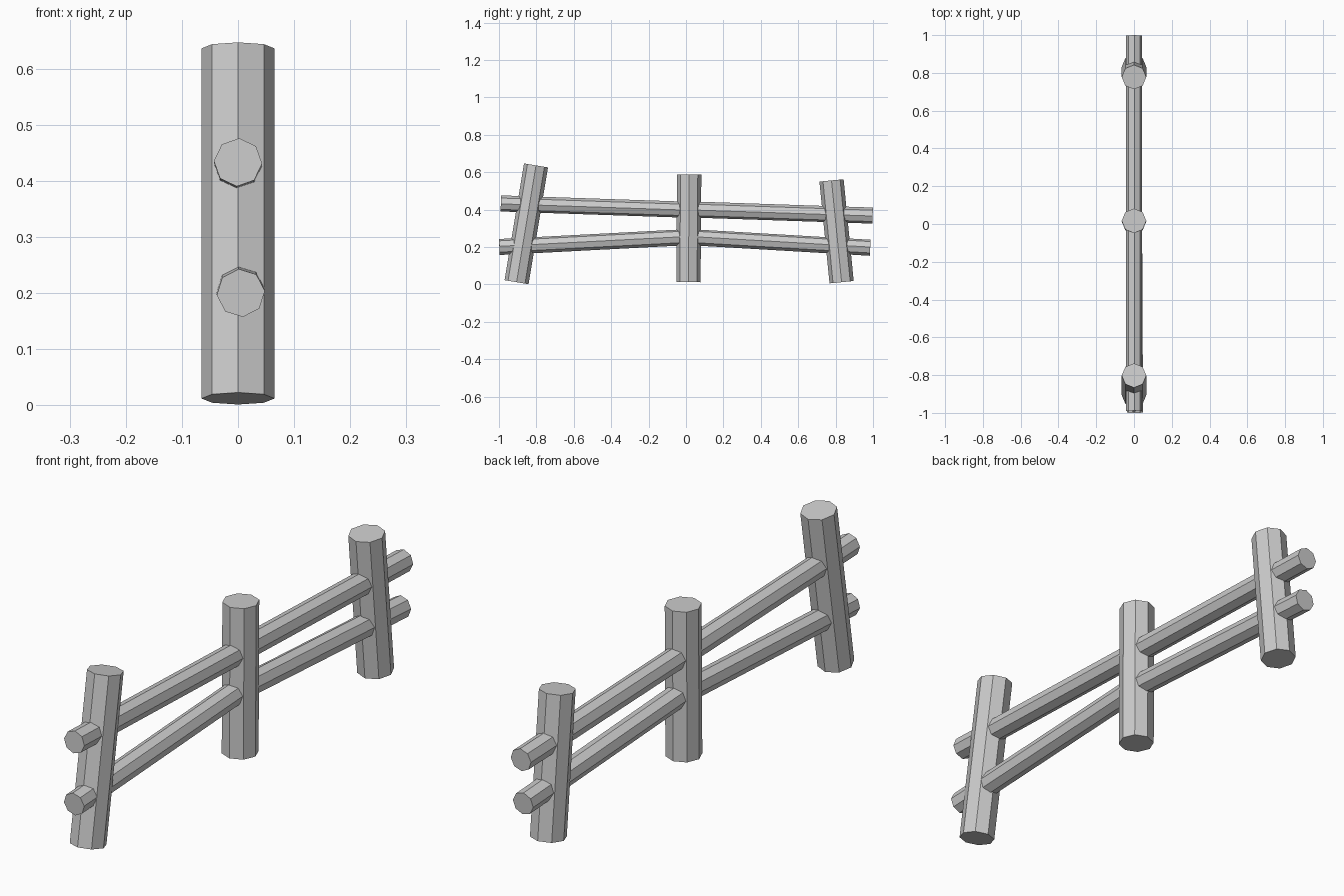
import bpy
from math import radians
from mathutils import Vector, Matrix

cube = bpy.data.objects.get("Cube")
if cube:
    bpy.data.objects.remove(cube, do_unlink=True)

# One plain grey for the whole fence
grey = bpy.data.materials.new("grey_wood")
grey.use_nodes = True
colour = (0.6, 0.6, 0.6, 1)
grey.diffuse_color = colour
grey.node_tree.nodes["Principled BSDF"].inputs["Base Color"].default_value = colour


def log(name, start, end, radius, roll=0):
    """Eight-sided log between two points, with one corner facing +x."""
    a, b = Vector(start), Vector(end)
    axis = (b - a).normalized()
    side = axis.cross(Vector((1, 0, 0))).normalized()
    out = side.cross(axis)
    turn = Matrix((out, side, axis)).transposed().to_4x4()
    bpy.ops.mesh.primitive_cylinder_add(vertices=8, radius=radius, depth=(b - a).length)
    obj = bpy.context.object
    obj.name = name
    obj.matrix_world = Matrix.Translation((a + b) / 2) @ turn @ Matrix.Rotation(radians(roll), 4, "Z")
    obj.data.materials.append(grey)


# Posts, the outer two leaning towards the middle
log("front_post", (0, -0.906, 0.012), (0, -0.802, 0.636), 0.065)
log("middle_post", (0, 0.013, 0.012), (0, 0.017, 0.588), 0.065)
log("back_post", (0, 0.832, 0.012), (0, 0.778, 0.556), 0.065)

# Rails, each pair meeting inside the middle post
log("upper_front_rail", (0, -0.99, 0.433), (0, 0.015, 0.399), 0.043, 3)
log("upper_back_rail", (0, 0.015, 0.401), (0, 0.998, 0.368), 0.043, 3)
log("lower_front_rail", (0.005, -0.998, 0.2), (0, 0.015, 0.253), 0.043, -5)
log("lower_back_rail", (0, 0.015, 0.253), (0, 0.985, 0.196), 0.043, -5)
